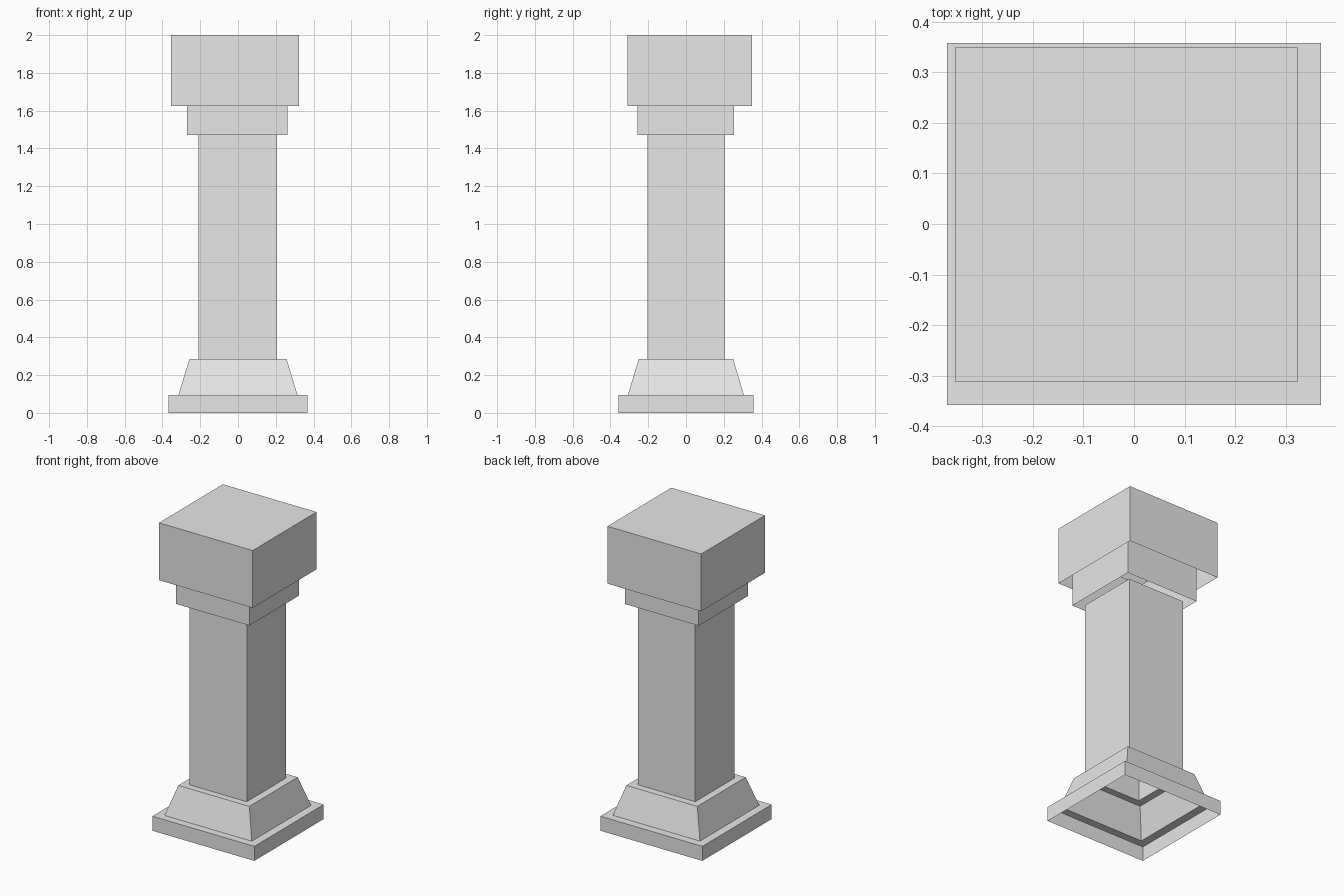
import bpy

old = bpy.data.objects.get("Cube")
if old:
    bpy.data.objects.remove(old, do_unlink=True)

# Single plain stone colour
stone = bpy.data.materials.new("pale_grey_stone")
stone.use_nodes = True
grey = (0.8, 0.8, 0.8, 1)
stone.diffuse_color = grey
bsdf = next(n for n in stone.node_tree.nodes if n.type == 'BSDF_PRINCIPLED')
bsdf.inputs["Base Color"].default_value = grey


def shell(name, rings, cap=False):
    """Open square shell through rings of (x0, x1, y0, y1, z), listed bottom to top."""
    verts, faces = [], []
    for x0, x1, y0, y1, z in rings:
        verts += [(x0, y0, z), (x1, y0, z), (x1, y1, z), (x0, y1, z)]
    for r in range(len(rings) - 1):
        a = 4 * r
        for i in range(4):
            j = (i + 1) % 4
            faces.append((a + i, a + j, a + 4 + j, a + 4 + i))
    if cap:
        top = 4 * (len(rings) - 1)
        faces.append(tuple(range(top, top + 4)))
    mesh = bpy.data.meshes.new(name)
    mesh.from_pydata(verts, [], faces)
    mesh.materials.append(stone)
    obj = bpy.data.objects.new(name, mesh)
    bpy.context.collection.objects.link(obj)
    return obj


# Footprints as (x0, x1, y0, y1)
plinth = (-0.369, 0.369, -0.358, 0.358)
flare_low = (-0.315, 0.315, -0.308, 0.306)
flare_high = (-0.257, 0.257, -0.25, 0.25)
shaft = (-0.209, 0.207, -0.205, 0.203)
neck = (-0.27, 0.262, -0.257, 0.255)
block = (-0.354, 0.324, -0.311, 0.349)

# Heights
plinth_top, flare_top, shaft_top = 0.095, 0.285, 1.472
neck_top, block_bottom, block_top = 1.81, 1.625, 2.0

# Hollow base, open underneath, with ledges leading in to the shaft
shell("plinth", [plinth + (0,), plinth + (plinth_top,), flare_low + (plinth_top,)])
shell("flared_base", [flare_low + (plinth_top,), flare_high + (flare_top,),
                      shaft + (flare_top,)])
shell("shaft", [shaft + (flare_top,), shaft + (shaft_top,)])

# Capital: a sleeve running up inside an open-bottomed block
shell("capital_neck", [neck + (shaft_top,), neck + (neck_top,)])
shell("capital_block", [block + (block_bottom,), block + (block_top,)], cap=True)
